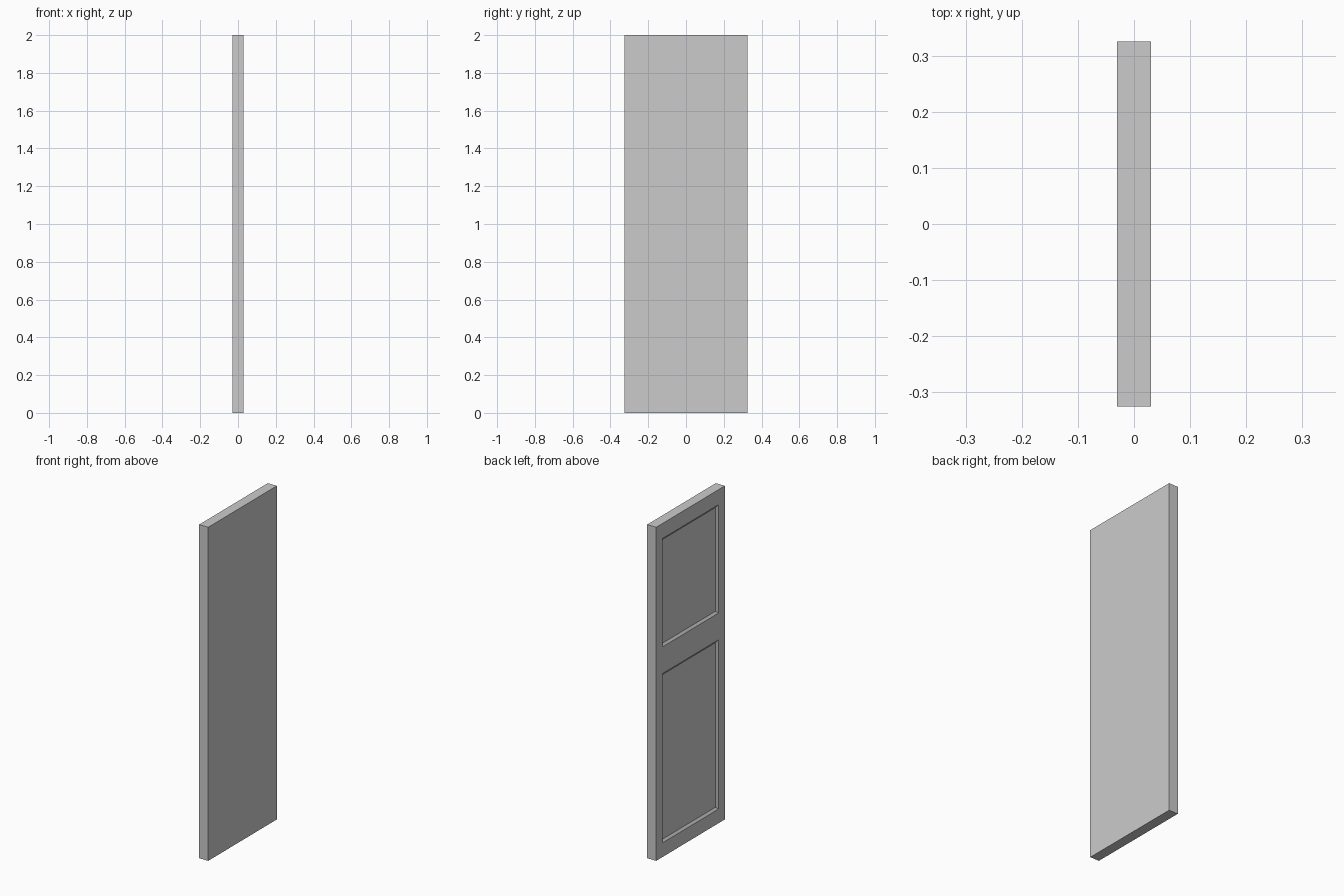
import bpy, bmesh
from mathutils import Matrix, Vector

if "Cube" in bpy.data.objects:
    bpy.data.objects.remove(bpy.data.objects["Cube"])

THICK, WIDTH, HEIGHT = 0.06, 0.65, 2.0
PANEL_Y = 0.265                               # half width of the panels
PANELS_Z = [(0.085, 1.10), (1.26, 1.91)]      # bottom and top of each panel

# Door slab
bm = bmesh.new()
bmesh.ops.create_cube(bm, size=1.0)
bmesh.ops.transform(
    bm, verts=bm.verts,
    matrix=Matrix.Translation((0, 0, HEIGHT / 2)) @ Matrix.Diagonal((THICK, WIDTH, HEIGHT, 1)))


def front_faces():
    return [f for f in bm.faces if f.normal.x < -0.9]


def cut(point, normal):
    faces = front_faces()
    edges = {e for f in faces for e in f.edges}
    bmesh.ops.bisect_plane(bm, geom=faces + list(edges), plane_co=point, plane_no=normal)
    bm.normal_update()


# Stile and rail lines on the panelled face
bm.normal_update()
for y in (-PANEL_Y, PANEL_Y):
    cut(Vector((0, y, 0)), Vector((0, 1, 0)))
for z in [z for pair in PANELS_Z for z in pair]:
    cut(Vector((0, 0, z)), Vector((0, 0, 1)))

# Recessed panels with a sloped border
panels = []
for f in front_faces():
    c = f.calc_center_median()
    if abs(c.y) < PANEL_Y and any(a < c.z < b for a, b in PANELS_Z):
        panels.append(f)
bmesh.ops.inset_individual(bm, faces=panels, thickness=0.02, depth=-0.01)
bm.normal_update()

mesh = bpy.data.meshes.new("door_panel")
bm.to_mesh(mesh)
bm.free()
door = bpy.data.objects.new("door_panel", mesh)
bpy.context.collection.objects.link(door)
